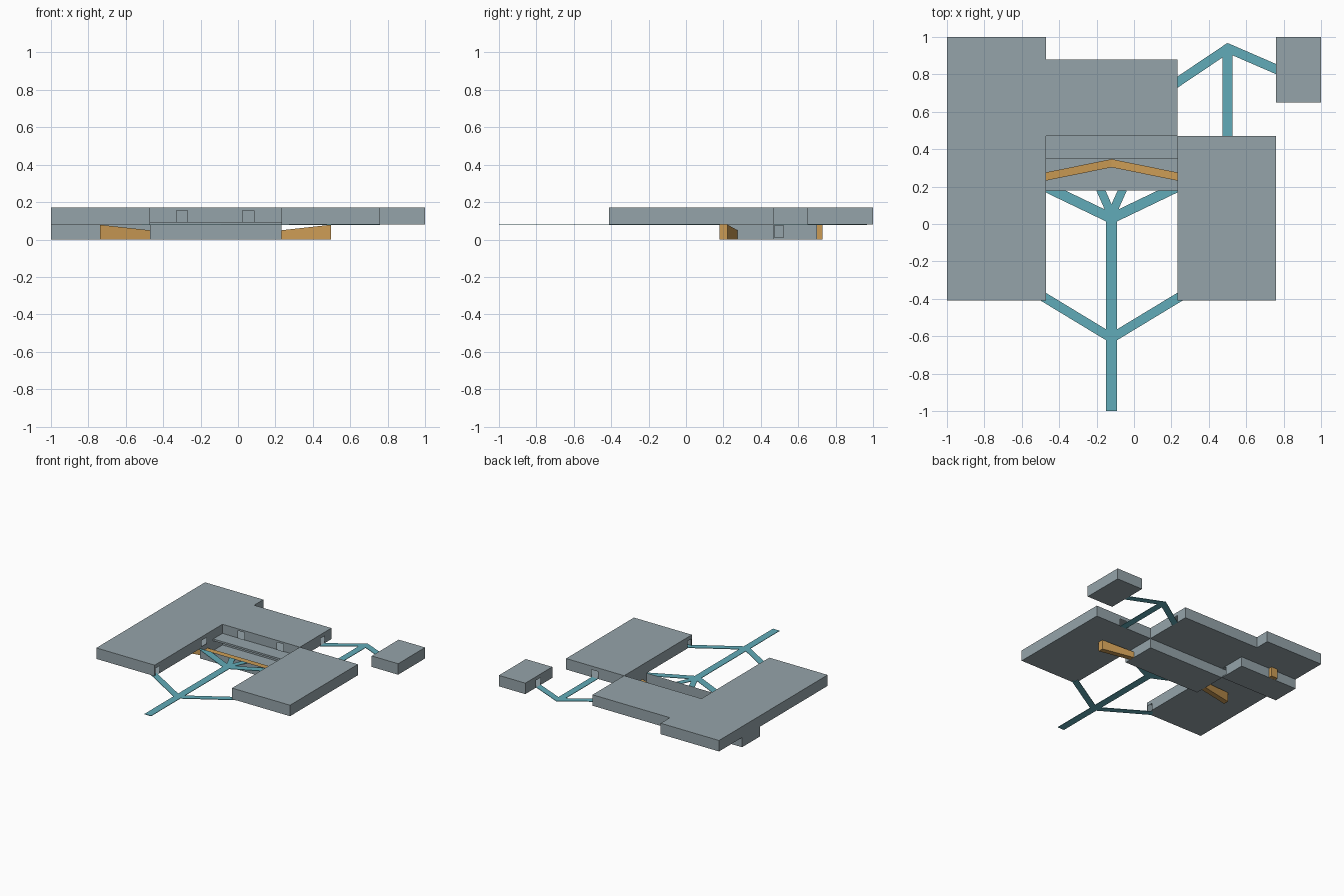
import bpy, bmesh, math
from mathutils import Vector

if "Cube" in bpy.data.objects:
    bpy.data.objects.remove(bpy.data.objects["Cube"])


def material(name, rgb):
    m = bpy.data.materials.new(name)
    m.diffuse_color = (*rgb, 1)
    m.use_nodes = True
    m.node_tree.nodes["Principled BSDF"].inputs["Base Color"].default_value = m.diffuse_color
    return m


GRAY = material("wall gray", (0.30, 0.37, 0.40))
TEAL = material("path teal", (0.12, 0.41, 0.48))
ORANGE = material("ramp orange", (0.60, 0.33, 0.09))


def finish(bm, name, mat):
    me = bpy.data.meshes.new(name)
    bm.to_mesh(me)
    bm.free()
    me.materials.append(mat)
    ob = bpy.data.objects.new(name, me)
    bpy.context.collection.objects.link(ob)
    return ob


def cut(bm, co, no, clear=False):
    geom = bm.verts[:] + bm.edges[:] + bm.faces[:]
    bmesh.ops.bisect_plane(bm, geom=geom, plane_co=co, plane_no=no, clear_outer=clear)


def box(name, lo, hi, mat=GRAY, doors=(), open_top=False):
    """Thin-walled box; each door is (axis, wall, from, to, bottom, top)."""
    bm = bmesh.new()
    bmesh.ops.create_cube(bm, size=1)
    for v in bm.verts:
        v.co = Vector([(lo[i] + hi[i]) / 2 + v.co[i] * (hi[i] - lo[i]) for i in range(3)])
    if open_top:
        top = [f for f in bm.faces if f.normal.z > 0.9]
        bmesh.ops.delete(bm, geom=top, context='FACES')
    for axis, wall, a, b, z0, z1 in doors:
        for i, value in ((1 - axis, a), (1 - axis, b), (2, z0), (2, z1)):
            p, n = Vector(), Vector()
            p[i], n[i] = value, 1
            cut(bm, p, n)
    holes = []
    for f in bm.faces:
        c = f.calc_center_median()
        for axis, wall, a, b, z0, z1 in doors:
            if abs(c[axis] - wall) < 1e-4 and a < c[1 - axis] < b and z0 < c.z < z1:
                holes.append(f)
                break
    if holes:
        bmesh.ops.delete(bm, geom=holes, context='FACES')
    return finish(bm, name, mat)


def path(name, a, b, width=0.06, clip=None):
    """Flat walkway between two plan points, optionally trimmed at a plane."""
    a, b = Vector((*a, 0)), Vector((*b, 0))
    d = (b - a).normalized()
    side = Vector((-d.y, d.x, 0)) * width / 2
    bm = bmesh.new()
    rings = [[bm.verts.new(p + Vector((0, 0, z))) for p in (a - side, b - side, b + side, a + side)]
             for z in (0.077, 0.081)]
    bm.faces.new(rings[0][::-1])
    bm.faces.new(rings[1])
    for i in range(4):
        j = (i + 1) % 4
        bm.faces.new((rings[0][i], rings[0][j], rings[1][j], rings[1][i]))
    if clip:
        cut(bm, *clip, clear=True)
    return finish(bm, name, TEAL)


F, T, D = 0.08, 0.17, 0.14      # upper floor, roof and door head heights
XL, XR, XC = -0.47, 0.233, -0.12

# Upper storey wings
box("left_wing", (-1, -0.41, F), (XL, 1, T),
    doors=[(0, XL, -0.40, -0.35, F, D), (0, XL, 0.20, 0.26, F + 0.01, D)])
box("back_wing", (XL, 0.47, F), (XR, 0.88, T),
    doors=[(1, 0.47, -0.33, -0.27, 0.095, 0.155), (1, 0.47, 0.025, 0.085, 0.095, 0.155),
           (0, XR, 0.74, 0.79, F, D)])
box("right_wing", (XR, -0.41, F), (0.76, 0.47, T),
    doors=[(0, XR, -0.40, -0.35, F, D), (1, 0.47, 0.47, 0.53, F, D)])
box("small_pavilion", (0.76, 0.65, F), (1, 1, T), doors=[(0, 0.76, 0.80, 0.86, F, D)])

# Lower storey: open court with a raised step, and a corner room
box("sunken_court", (XL, 0.18, 0), (XR, 0.47, F), open_top=True)
box("court_step", (XL, 0.35, F), (XR, 0.47, 0.095))
box("lower_room", (-1, 0.47, 0), (XL, 0.70, F), doors=[(0, XL, 0.472, 0.52, 0.01, 0.075)])
box("back_stair", (-0.80, 0.62, 0.001), (-0.74, 0.73, F - 0.001), ORANGE)

# Mirrored pair of ramps rising outward from the middle of the court
for label, s in (("left", -1), ("right", 1)):
    bm = bmesh.new()
    rows = []
    for x, y, h in ((XC, 0.325, 0.01), (XC + s * 0.617, 0.20, 0.079)):
        rows.append([bm.verts.new((x, y + dy, z)) for dy, z in
                     ((-0.022, 0.001), (0.022, 0.001), (0.022, h), (-0.022, h))])
    for i in range(4):
        j = (i + 1) % 4
        bm.faces.new((rows[0][i], rows[0][j], rows[1][j], rows[1][i]))
    for r in rows:
        bm.faces.new(r)
    bmesh.ops.recalc_face_normals(bm, faces=bm.faces[:])
    finish(bm, label + "_ramp", ORANGE)

# Front walkway with side branches and a fan of paths
path("main_path", (XC, -1), (XC, 0.05))
front = ((0, 0.18, 0), (0, 1, 0))
for label, s in (("left", -1), ("right", 1)):
    path(label + "_branch", (XC, -0.61), (XC + s * 0.38, -0.38), 0.05)
    path(label + "_outer_fan", (XC, 0.03), (XC + s * 0.40, 0.222), 0.055,
         ((XC + s * 0.352, 0, 0), (s, 0, 0)))
    path(label + "_inner_fan", (XC, 0.05), (XC + s * 0.075, 0.22), 0.045, front)
for ob in bpy.data.objects:
    if ob.name.endswith("outer_fan"):
        bm = bmesh.new()
        bm.from_mesh(ob.data)
        cut(bm, *front, clear=True)
        bm.to_mesh(ob.data)
        bm.free()

# Rear walkway joining the right wing, back wing and pavilion
path("rear_path", (0.50, 0.47), (0.50, 0.945), 0.055)
path("rear_left_branch", (0.51, 0.945), (0.22, 0.75), 0.05, ((XR, 0, 0), (-1, 0, 0)))
path("rear_right_branch", (0.49, 0.945), (0.79, 0.815), 0.05, ((0.76, 0, 0), (1, 0, 0)))
